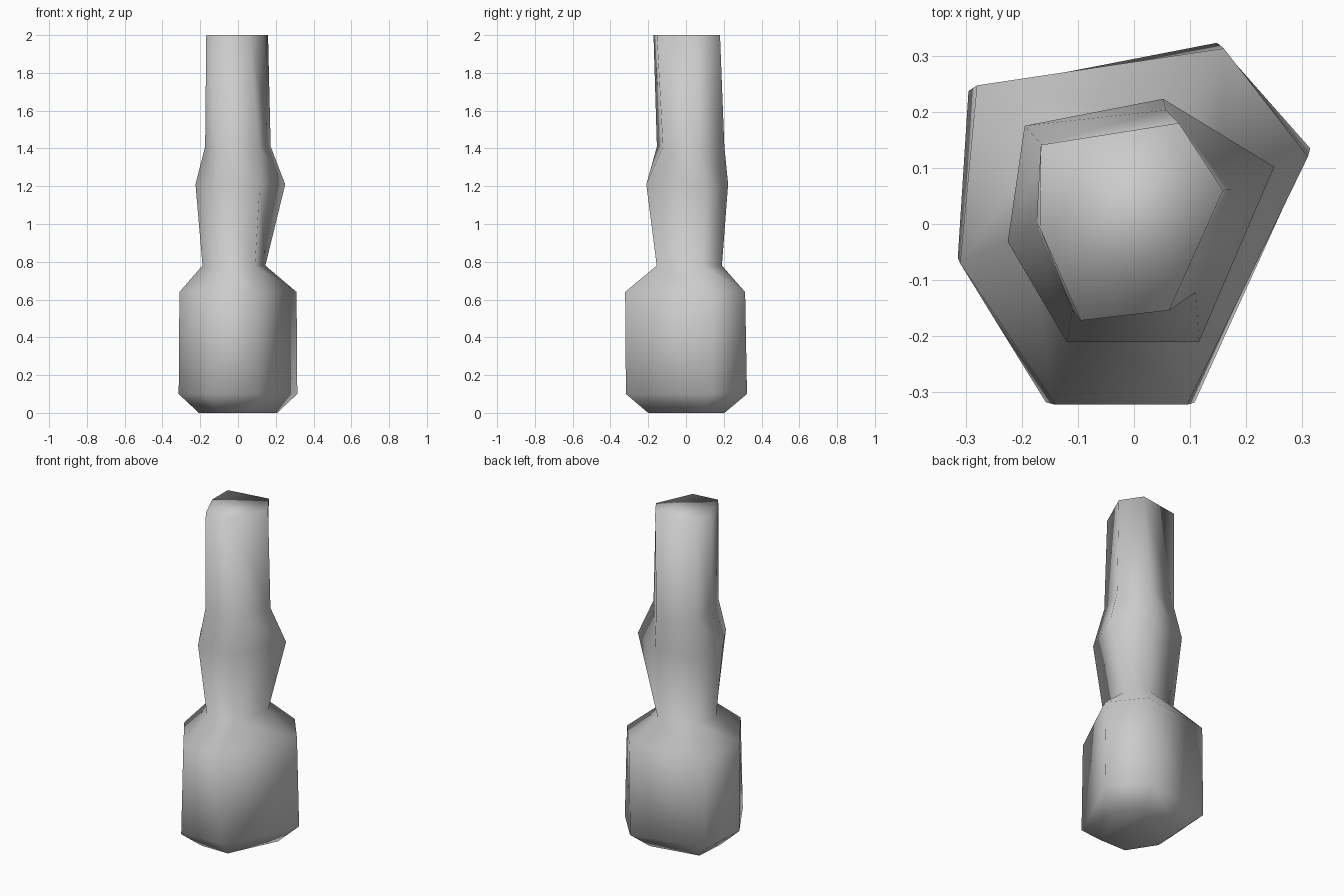
import bpy, bmesh

# Irregular six-sided cross-sections: height, then corners (back left, clockwise from above)
base = [(-.295, .237), (.148, .323), (.314, .135), (.108, -.318), (-.157, -.318), (-.314, -.06)]
rings = [
    (0.0, [(x * .66, y * .63) for x, y in base]),
    (0.1, base),
    (0.64, [(-.28, .247), (.16, .313), (.31, .12), (.095, -.322), (-.14, -.322), (-.31, -.07)]),
    (0.78, [(-.165, .14), (.055, .19), (.145, .08), (.09, -.155), (-.1, -.155), (-.188, -.02)]),
    (1.21, [(-.195, .175), (.052, .223), (.25, .102), (.116, -.21), (-.12, -.21), (-.225, -.032)]),
    (1.41, [(-.165, .142), (.057, .203), (.173, .0625), (.11, -.122), (-.11, -.154), (-.174, 0)]),
    (2.0, [(-.166, .141), (.08, .18), (.159, .06), (.0625, -.154), (-.095, -.172), (-.168, -.007)]),
]

# Bottle body: loft the sections, cap both ends
bm = bmesh.new()
loops = [[bm.verts.new((x, y, z)) for x, y in pts] for z, pts in rings]
for lo, hi in zip(loops, loops[1:]):
    for i in range(6):
        j = (i + 1) % 6
        bm.faces.new((lo[i], lo[j], hi[j], hi[i]))
bm.faces.new(loops[0])
bm.faces.new(loops[-1])
bmesh.ops.recalc_face_normals(bm, faces=bm.faces[:])
for f in bm.faces:
    f.smooth = True
mesh = bpy.data.meshes.new("bottle_body")
bm.to_mesh(mesh)
bm.free()
body = bpy.data.objects.new("bottle_body", mesh)
bpy.context.collection.objects.link(body)
